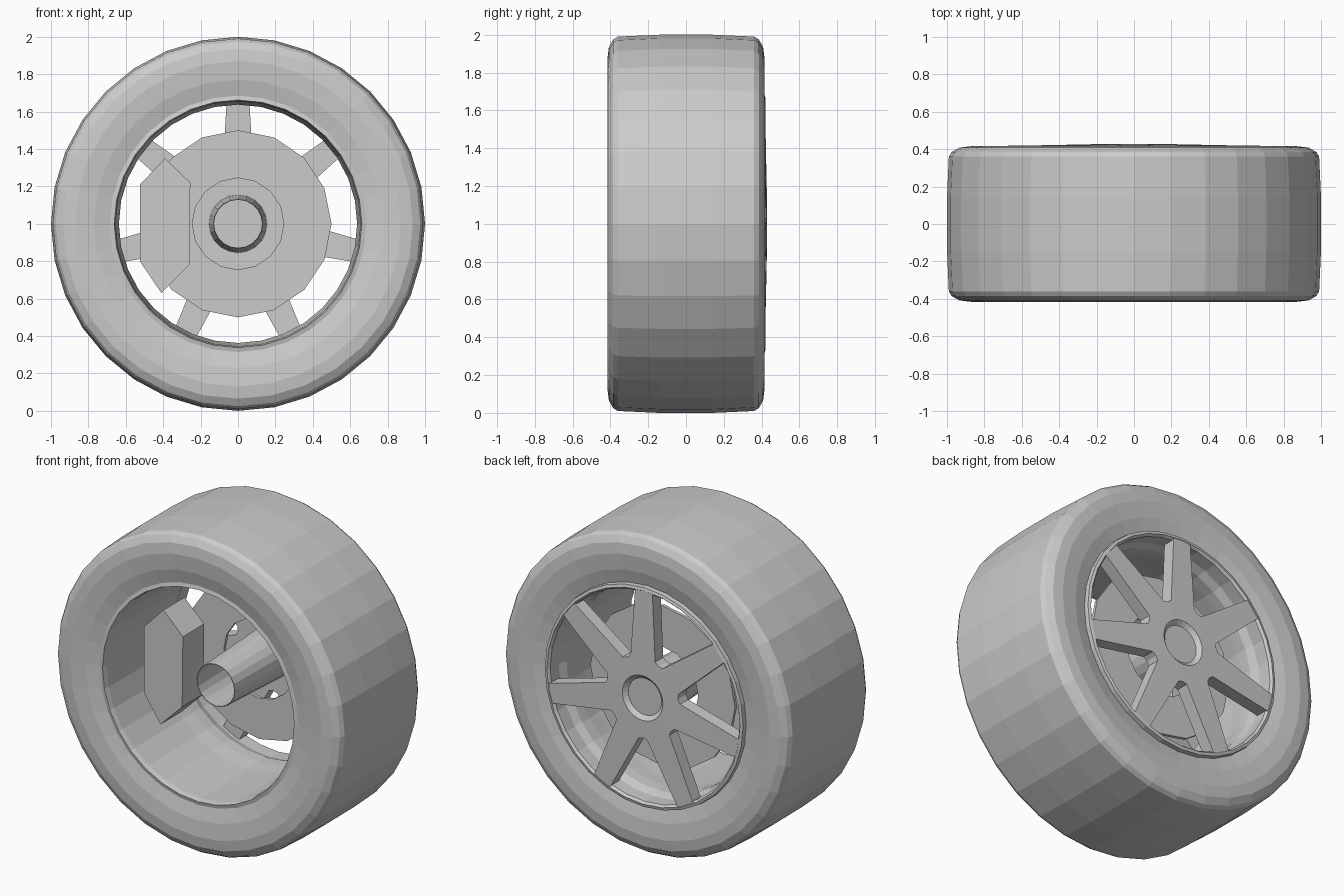
import bpy
import bmesh
from math import sin, cos, pi, hypot

cube = bpy.data.objects.get("Cube")
if cube:
    bpy.data.objects.remove(cube, do_unlink=True)

grey = bpy.data.materials.new("plain grey")
grey.use_nodes = True
GREY = (0.6, 0.6, 0.6, 1)
grey.diffuse_color = GREY
grey.node_tree.nodes["Principled BSDF"].inputs["Base Color"].default_value = GREY

AXLE = 1.0  # height of the axle above the ground


def finish(name, bm):
    """Turn a bmesh into a flat shaded grey object."""
    bmesh.ops.remove_doubles(bm, verts=bm.verts, dist=0.0005)
    bmesh.ops.recalc_face_normals(bm, faces=bm.faces)
    mesh = bpy.data.meshes.new(name)
    bm.to_mesh(mesh)
    bm.free()
    mesh.materials.append(grey)
    obj = bpy.data.objects.new(name, mesh)
    bpy.context.scene.collection.objects.link(obj)
    return obj


def polar(r, angle, y):
    return (r * sin(angle), y, AXLE + r * cos(angle))


def lathe(name, profile, sides, closed=True):
    """Spin (radius, y) points round the axle."""
    bm = bmesh.new()
    rings = [[bm.verts.new(polar(r, 2 * pi * i / sides, y)) for i in range(sides)]
             for r, y in profile]
    pairs = list(zip(rings, rings[1:]))
    if closed:
        pairs.append((rings[-1], rings[0]))
    for a, b in pairs:
        for i in range(sides):
            j = (i + 1) % sides
            bm.faces.new((a[i], a[j], b[j], b[i]))
    return finish(name, bm)


# Tyre: one half of the section, mirrored across the middle
half = [(0.68, 0.385), (0.77, 0.407), (0.87, 0.416), (0.935, 0.408),
        (0.975, 0.385), (0.99, 0.36), (1.0, 0.14)]
lathe("tyre", [(r, -y) for r, y in half] + half[::-1], 32)

# Rim barrel with a stepped outer lip
lathe("rim", [(0.69, -0.385), (0.662, -0.392), (0.655, -0.36), (0.645, 0.1),
              (0.637, 0.2), (0.637, 0.27), (0.655, 0.32), (0.655, 0.405),
              (0.667, 0.42), (0.685, 0.415), (0.69, 0.36)], 32)

# Brake disc and axle tube
lathe("brake_disc", [(0.245, 0.21), (0.5, 0.21), (0.5, 0.23), (0.245, 0.23)], 16)
lathe("axle_tube", [(0.132, -0.22), (0.155, 0.345), (0.15, 0.345), (0.128, -0.22)], 20)

# Sunken hub cap with a sloping edge
lathe("hub_cap", [(0.001, 0.405), (0.115, 0.405), (0.14, 0.428),
                  (0.14, 0.34), (0.001, 0.34)], 28)

# Spokes: seven star sectors round the hub hole, given depth
SPOKES = 7
bm = bmesh.new()


def spoke_point(r, angle):
    return bm.verts.new(polar(r, angle, 0.431 - 0.02 * r))


for k in range(SPOKES):
    middle = 2 * pi * k / SPOKES
    step = pi / SPOKES
    ring = [spoke_point(0.14, middle + step * i / 2) for i in range(-2, 3)]
    outline = [spoke_point(0.25, middle + step)]
    for across, along in ((0.085, 0.245), (0.06, 0.665), (-0.06, 0.665), (-0.085, 0.245)):
        r = hypot(across, along)
        y = 0.431 - 0.02 * r
        outline.append(bm.verts.new((along * sin(middle) + across * cos(middle), y,
                                     AXLE + along * cos(middle) - across * sin(middle))))
    outline.append(spoke_point(0.25, middle - step))
    bm.faces.new(ring + outline)
bmesh.ops.remove_doubles(bm, verts=bm.verts, dist=0.0005)
back = bmesh.ops.extrude_face_region(bm, geom=bm.faces[:], use_keep_orig=True)
for v in back["geom"]:
    if isinstance(v, bmesh.types.BMVert):
        v.co.y -= 0.08
finish("spokes", bm)

# Brake caliper: extruded six sided block
bm = bmesh.new()
section = [(-0.39, 1.35), (-0.255, 1.22), (-0.26, 0.78),
           (-0.41, 0.63), (-0.525, 0.8), (-0.525, 1.21)]
face = bm.faces.new([bm.verts.new((x, -0.18, z)) for x, z in section])
block = bmesh.ops.extrude_face_region(bm, geom=[face], use_keep_orig=True)
for v in block["geom"]:
    if isinstance(v, bmesh.types.BMVert):
        v.co.y += 0.21
finish("brake_caliper", bm)
